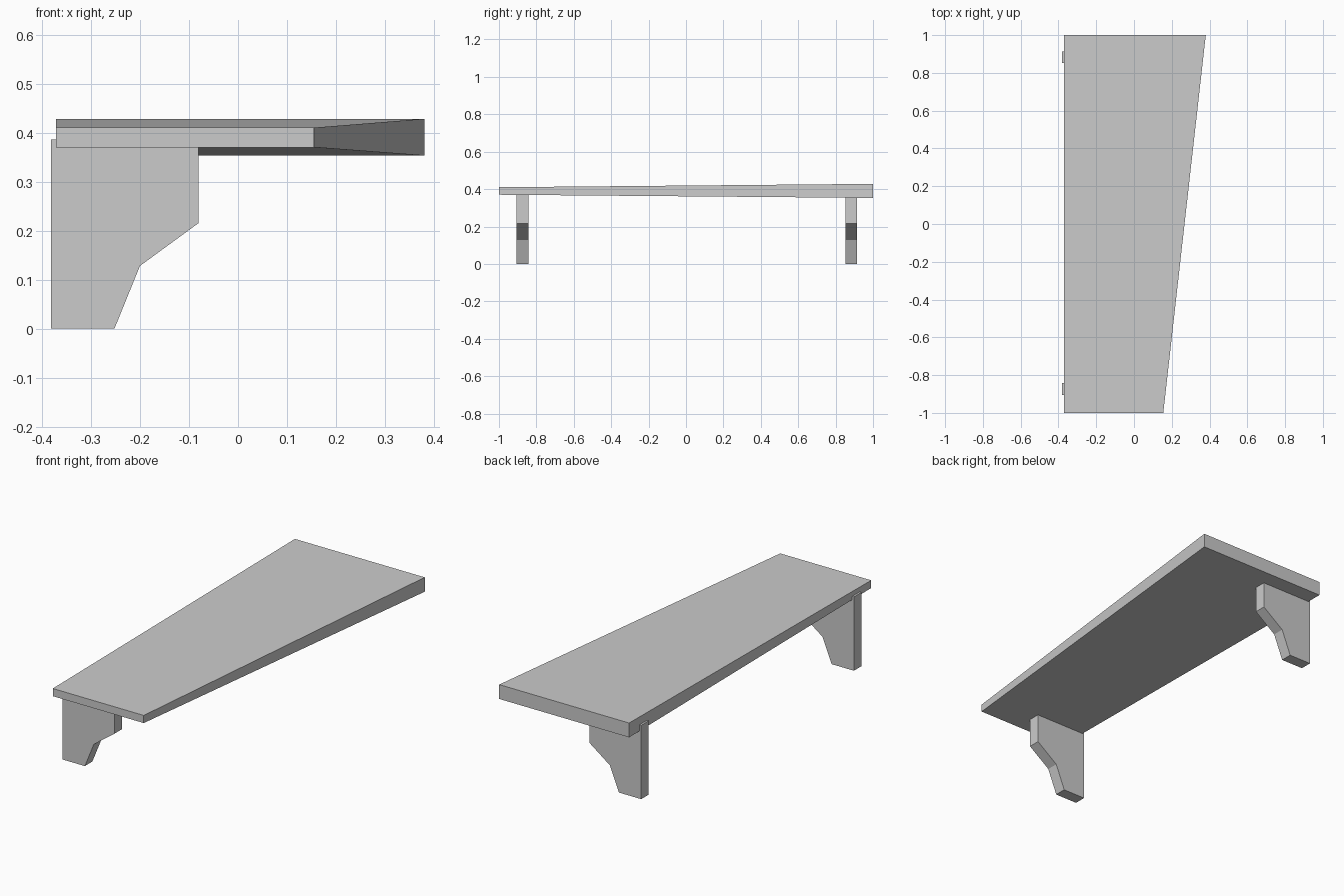
import bpy, bmesh

if "Cube" in bpy.data.objects:
    bpy.data.objects.remove(bpy.data.objects["Cube"])


def loft_y(name, sections):
    """Solid through matching (x, z) outlines placed at successive y values."""
    bm = bmesh.new()
    rings = [[bm.verts.new((x, y, z)) for x, z in pts] for y, pts in sections]
    bm.faces.new(rings[0])
    bm.faces.new(rings[-1][::-1])
    for a, b in zip(rings, rings[1:]):
        for i in range(len(a)):
            j = (i + 1) % len(a)
            bm.faces.new((a[i], b[i], b[j], a[j]))
    bmesh.ops.recalc_face_normals(bm, faces=bm.faces)
    mesh = bpy.data.meshes.new(name)
    bm.to_mesh(mesh)
    bm.free()
    obj = bpy.data.objects.new(name, mesh)
    bpy.context.collection.objects.link(obj)
    return obj


def rect(x0, x1, z0, z1):
    return [(x0, z0), (x1, z0), (x1, z1), (x0, z1)]


# Shelf board: wider and thicker towards the back end
loft_y("shelf_board", [
    (-1.0, rect(-0.371, 0.155, 0.370, 0.410)),
    (1.0, rect(-0.371, 0.380, 0.353, 0.428)),
])

# Two identical brackets, slightly let into the board
bracket = [(-0.381, 0), (-0.252, 0), (-0.200, 0.128),
           (-0.081, 0.215), (-0.081, 0.386), (-0.381, 0.386)]
for name, y in (("front_bracket", -0.874), ("back_bracket", 0.883)):
    loft_y(name, [(y - 0.031, bracket), (y + 0.031, bracket)])
